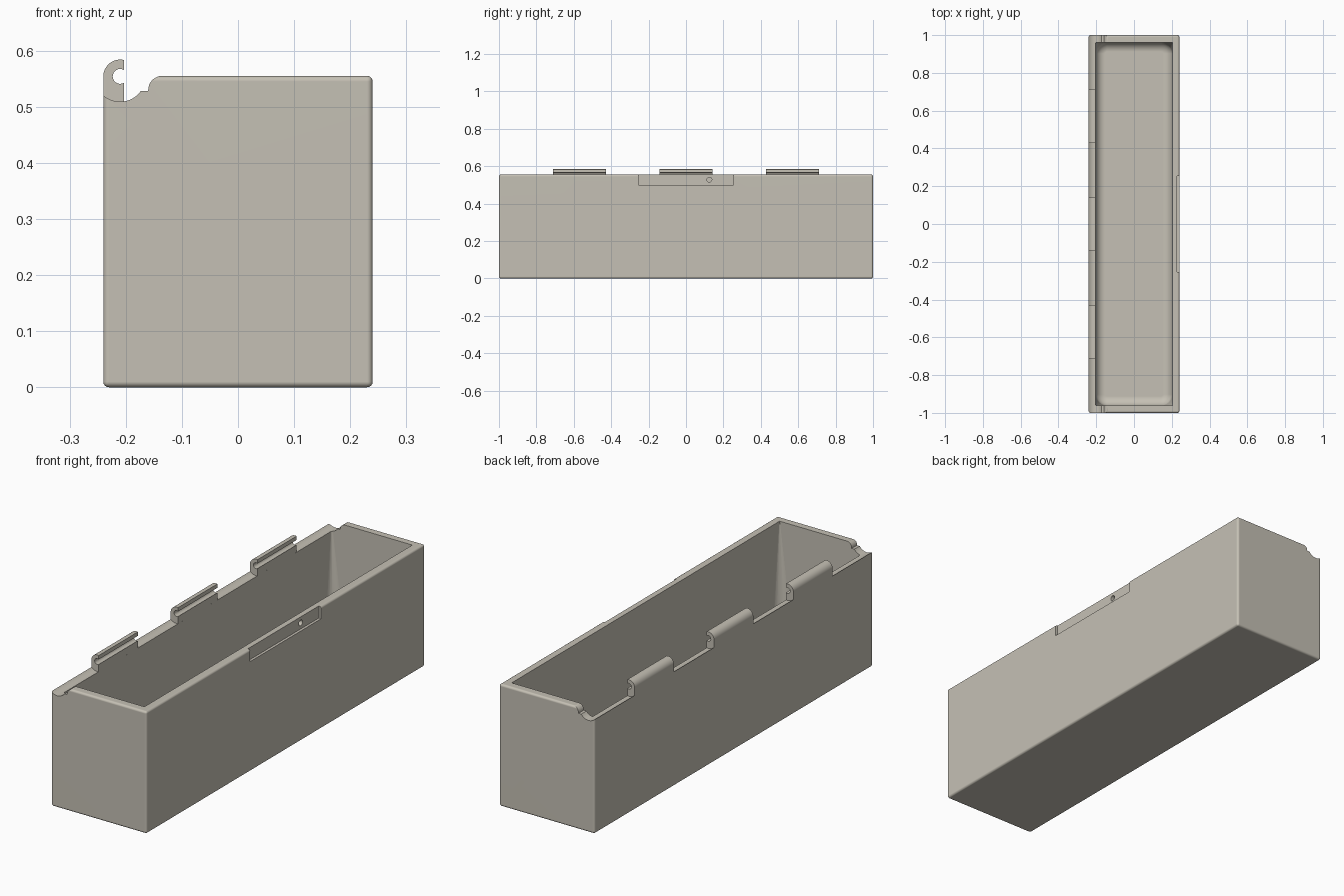
import bpy, bmesh, math

cube = bpy.data.objects.get("Cube")
if cube:
    bpy.data.objects.remove(cube, do_unlink=True)

HX, HY, H = 0.24, 1.0, 0.555        # outer half sizes and height
IX, IY, FLOOR = 0.203, 0.962, 0.037  # cavity half sizes and floor level
AXIS = (-0.21, 0.554)               # hinge axis in x, z

mat = bpy.data.materials.new("warm grey plastic")
mat.use_nodes = True
COLOUR = (0.56, 0.53, 0.46, 1)
mat.diffuse_color = COLOUR
mat.node_tree.nodes["Principled BSDF"].inputs["Base Color"].default_value = COLOUR


def make_object(name, bm):
    bmesh.ops.recalc_face_normals(bm, faces=bm.faces)
    mesh = bpy.data.meshes.new(name)
    bm.to_mesh(mesh)
    bm.free()
    mesh.materials.append(mat)
    obj = bpy.data.objects.new(name, mesh)
    bpy.context.collection.objects.link(obj)
    return obj


def block(name, lo, hi):
    bm = bmesh.new()
    bmesh.ops.create_cube(bm, size=1)
    for v in bm.verts:
        v.co = [lo[i] + (v.co[i] + 0.5) * (hi[i] - lo[i]) for i in range(3)]
    return make_object(name, bm)


def arc(centre, r, a0, a1, n=16):
    angles = [math.radians(a0 + (a1 - a0) * i / n) for i in range(n + 1)]
    return [(centre[0] + r * math.cos(a), centre[1] + r * math.sin(a)) for a in angles]


def extrude_y(name, profile, y0, y1):
    bm = bmesh.new()
    face = bm.faces.new([bm.verts.new((x, y0, z)) for x, z in profile])
    new = bmesh.ops.extrude_face_region(bm, geom=[face], use_keep_orig=True)["geom"]
    for v in new:
        if isinstance(v, bmesh.types.BMVert):
            v.co.y = y1
    return make_object(name, bm)


def loft(name, loops):
    bm = bmesh.new()
    rings = [[bm.verts.new(p) for p in loop] for loop in loops]
    for a, b in zip(rings, rings[1:]):
        for i in range(len(a)):
            j = (i + 1) % len(a)
            bm.faces.new((a[i], a[j], b[j], b[i]))
    bm.faces.new(rings[0])
    bm.faces.new(rings[-1])
    return make_object(name, bm)


def rounded_rect(hx, hy, r, z):
    pts = []
    for k, (sx, sy) in enumerate([(1, 1), (-1, 1), (-1, -1), (1, -1)]):
        pts += arc((sx * (hx - r), sy * (hy - r)), r, 90 * k, 90 * k + 90, 6)
    return [(x, y, z) for x, y in pts]


def finish(obj):
    bpy.ops.object.select_all(action="DESELECT")
    obj.select_set(True)
    bpy.context.view_layer.objects.active = obj
    for m in list(obj.modifiers):
        bpy.ops.object.modifier_apply(modifier=m.name)
    bpy.ops.object.shade_smooth_by_angle(angle=math.radians(35))
    obj.modifiers.new("flat_shading", "WEIGHTED_NORMAL").keep_sharp = True


# Outer box with softly rounded edges
box = block("box_body", (-HX, -HY, 0), (HX, HY, H))
bevel = box.modifiers.new("edges", "BEVEL")
bevel.width, bevel.segments = 0.01, 4

# Cavity: corners sharp at the rim, rounder towards the filleted floor
FILLET, CORNER = 0.05, 0.06
loops = [rounded_rect(IX, IY, 0.002, z) for z in (H + 0.05, H)]
for i in range(7):
    a = math.radians(15 * i)
    inset = FILLET * (1 - math.cos(a))
    z = FLOOR + FILLET * (1 - math.sin(a))
    loops.append(rounded_rect(IX - inset, IY - inset, CORNER - inset, z))
cutters = [loft("cavity_cutter", loops)]

# Hinge groove with a step and a rounded shoulder
groove = arc(AXIS, 0.045, 205, 324.7, 20)
groove += [(-0.16, groove[-1][1])] + arc((-0.135, H - 0.025), 0.025, 180, 90, 8)
groove += [(-0.135, H + 0.1), (-0.26, H + 0.1)]
cutters.append(extrude_y("groove_cutter", groove, -1.1, 1.1))

# Latch recess and its two blind screw holes
cutters.append(block("recess_cutter", (0.228, -0.255, 0.5), (0.3, 0.255, 0.6)))
for y in (-0.125, 0.125):
    bm = bmesh.new()
    bmesh.ops.create_cone(bm, cap_ends=True, segments=24, radius1=0.013,
                          radius2=0.013, depth=0.08)
    for v in bm.verts:
        v.co = (0.252 + v.co.z, y + v.co.x, 0.528 + v.co.y)
    cutters.append(make_object("screw_hole_cutter", bm))

for cutter in cutters:
    cutter.hide_render = True
    m = box.modifiers.new(cutter.name, "BOOLEAN")
    m.operation, m.solver, m.object = "DIFFERENCE", "EXACT", cutter
finish(box)
for cutter in cutters:
    bpy.data.objects.remove(cutter, do_unlink=True)

# Three open hinge knuckles rising from the groove
knuckle = arc(AXIS, 0.03, 180, 76.5) + arc(AXIS, 0.0133, 58, 302)
knuckle += arc(AXIS, 0.045, 278.9, 228.2, 8)
for label, y in (("front", -0.57), ("middle", 0), ("back", 0.57)):
    finish(extrude_y(label + "_hinge_knuckle", knuckle, y - 0.141, y + 0.141))
